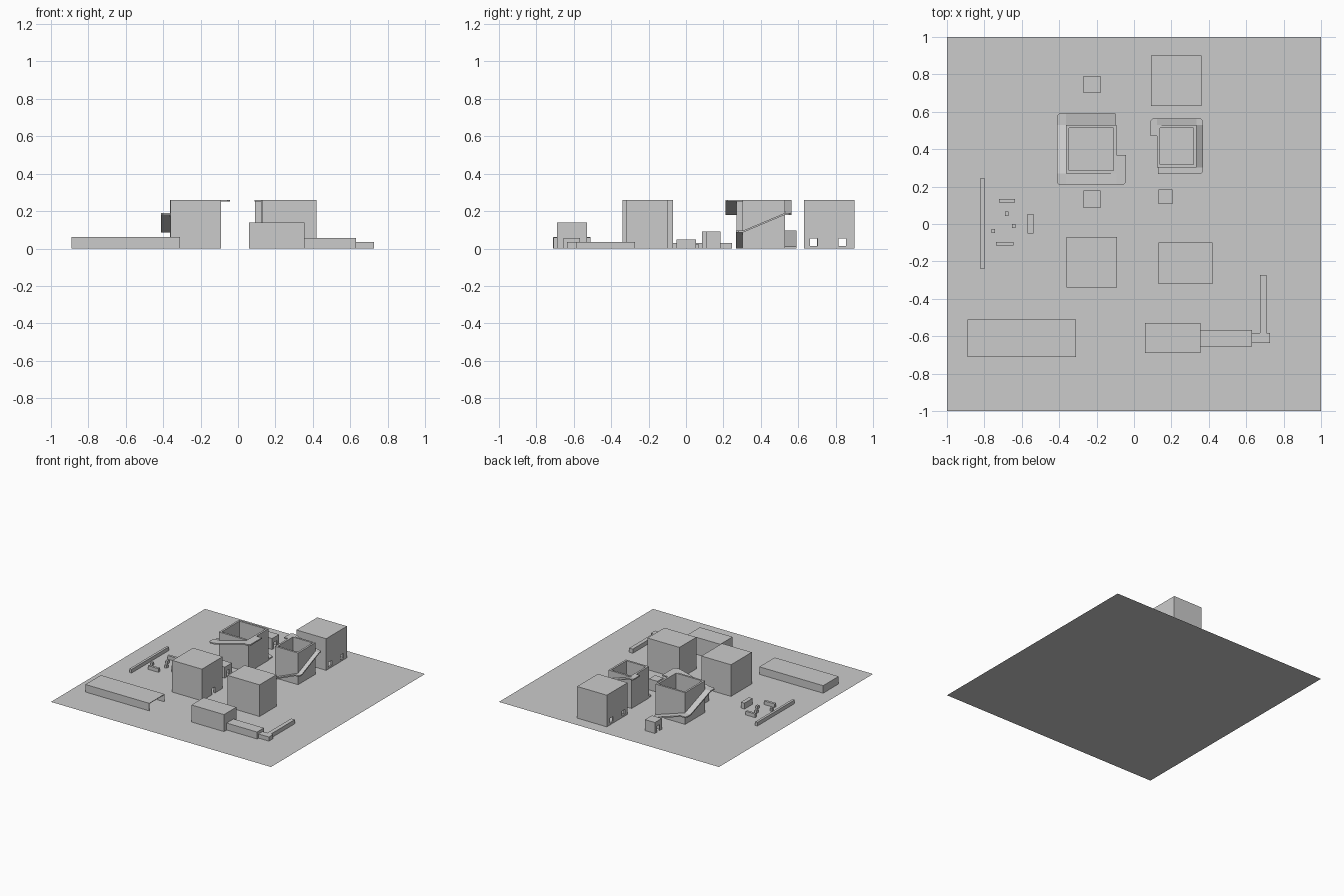
import bpy, bmesh
from mathutils import Vector

if "Cube" in bpy.data.objects:
    bpy.data.objects.remove(bpy.data.objects["Cube"])


def mesh_object(name, bm):
    bmesh.ops.recalc_face_normals(bm, faces=bm.faces)
    me = bpy.data.meshes.new(name)
    bm.to_mesh(me)
    bm.free()
    ob = bpy.data.objects.new(name, me)
    bpy.context.collection.objects.link(ob)
    return ob


def box(name, x0, x1, y0, y1, z1, z0=0.0):
    bm = bmesh.new()
    bmesh.ops.create_cube(bm, size=1)
    for v in bm.verts:
        v.co = Vector(((x0 + x1) / 2 + v.co.x * (x1 - x0),
                       (y0 + y1) / 2 + v.co.y * (y1 - y0),
                       (z0 + z1) / 2 + v.co.z * (z1 - z0)))
    return mesh_object(name, bm)


def cut(ob, *bounds):
    """Subtract a box and bake the result."""
    cutter = box("cutter", *bounds)
    cutter.hide_render = True
    mod = ob.modifiers.new("cut", 'BOOLEAN')
    mod.operation, mod.solver, mod.object = 'DIFFERENCE', 'EXACT', cutter
    deps = bpy.context.evaluated_depsgraph_get()
    baked = bpy.data.meshes.new_from_object(ob.evaluated_get(deps))
    ob.modifiers.clear()
    ob.data = baked
    bpy.data.objects.remove(cutter)


def building(name, x0, x1, y0, y1, h, doors=(), t=0.012, dw=0.04, dz=(0.0, 0.05)):
    """Hollow block; each door is (side, y centre), side -1 = left, 1 = right."""
    ob = box(name, x0, x1, y0, y1, h)
    cut(ob, x0 + t, x1 - t, y0 + t, y1 - t, h - t, -0.05)
    for side, yc in doors:
        xw = x1 if side > 0 else x0
        z0 = dz[0] if dz[0] > 0 else -0.02
        cut(ob, xw - 1.6 * t, xw + 1.6 * t, yc - dw / 2, yc + dw / 2, dz[1], z0)
    return ob


def tower(name, cx, cy, hx, hy, wx, wy, sign, end):
    """Open-topped tower with a ramp winding round four sides; sign -1 turns it 180 degrees."""
    h, t = 0.26, 0.016
    body = box(name + "_walls", cx - hx, cx + hx, cy - hy, cy + hy, h)
    cut(body, cx - hx + t, cx + hx - t, cy - hy + t, cy + hy - t, h + 0.05, -0.05)
    c = 0.012
    ox, oy = hx + wx, hy + wy
    # Ramp sections: inner point, outer point, height
    secs = [((-hx + 0.005, -hy), (-hx + 0.005, -oy), 0.01)]
    for sx, sy, z in ((1, -1, 0.095), (1, 1, 0.19), (-1, 1, 0.26)):
        inner = (sx * hx, sy * hy)
        along_x = [(inner, (sx * hx, sy * oy), z), (inner, (sx * (ox - c), sy * oy), z)]
        along_y = [(inner, (sx * ox, sy * (oy - c)), z), (inner, (sx * ox, sy * hy), z)]
        secs += along_x + along_y if sx * sy < 0 and sx > 0 or sx < 0 else (along_x + along_y)[::-1]
    secs.append(((-hx, end), (-ox, end), h))
    bm = bmesh.new()
    rings = []
    for (ix, iy), (px, py), z in secs:
        pts = [(ix, iy, z), (px, py, z), (px, py, z - 0.01), (ix, iy, z - 0.01)]
        rings.append([bm.verts.new((cx + sign * x, cy + sign * y, k)) for x, y, k in pts])
    for a, b in zip(rings, rings[1:]):
        for i in range(4):
            j = (i + 1) % 4
            bm.faces.new((a[i], a[j], b[j], b[i]))
    bm.faces.new(rings[0])
    bm.faces.new(rings[-1])
    bmesh.ops.remove_doubles(bm, verts=bm.verts, dist=1e-5)
    bmesh.ops.dissolve_degenerate(bm, edges=bm.edges, dist=1e-5)
    mesh_object(name + "_ramp", bm)


# Base sheet
bm = bmesh.new()
bmesh.ops.create_grid(bm, x_segments=1, y_segments=1, size=1)
mesh_object("base_sheet", bm)

# Large block buildings
building("back_building", 0.09, 0.36, 0.63, 0.90, 0.26,
         [(s, y) for s in (-1, 1) for y in (0.683, 0.836)], dz=(0.013, 0.054))
building("left_building", -0.36, -0.09, -0.34, -0.07, 0.26, [(1, -0.19)])
box("right_building", 0.13, 0.42, -0.32, -0.10, 0.26)

# Ramp towers
tower("left_tower", -0.228, 0.40, 0.135, 0.13, 0.05, 0.06, -1, 0.03)
tower("right_tower", 0.229, 0.416, 0.105, 0.113, 0.035, 0.035, 1, 0.055)

# Small huts
building("back_hut", -0.27, -0.18, 0.70, 0.79, 0.09, [(-1, 0.745), (1, 0.745)], t=0.008, dw=0.035)
building("left_hut", -0.27, -0.18, 0.085, 0.178, 0.09, [(1, 0.13)], t=0.008, dw=0.035)
building("right_hut", 0.13, 0.207, 0.107, 0.185, 0.09, [(-1, 0.146)], t=0.008, dw=0.035)

# Long shed open at its right end
shed = box("long_shed", -0.89, -0.31, -0.71, -0.51, 0.062)
cut(shed, -0.885, -0.25, -0.706, -0.514, 0.057, -0.05)

# Stepped annex and low walls
box("annex_main", 0.06, 0.356, -0.69, -0.53, 0.14)
box("annex_step", 0.356, 0.632, -0.655, -0.566, 0.057)
box("low_wall_foot", 0.632, 0.726, -0.636, -0.582, 0.034)
box("low_wall_arm", 0.675, 0.708, -0.582, -0.273, 0.034)

# Yard wall, barriers and crates
box("yard_wall", -0.82, -0.80, -0.24, 0.245, 0.03)
box("barrier_right", -0.57, -0.537, -0.05, 0.054, 0.048)
box("barrier_back", -0.722, -0.635, 0.115, 0.134, 0.03)
box("barrier_front", -0.738, -0.643, -0.115, -0.095, 0.03)
for i, (x, y) in enumerate([(-0.68, 0.055), (-0.753, -0.038), (-0.643, -0.011)]):
    box(f"crate_{i}", x - 0.009, x + 0.009, y - 0.011, y + 0.011, 0.025)
